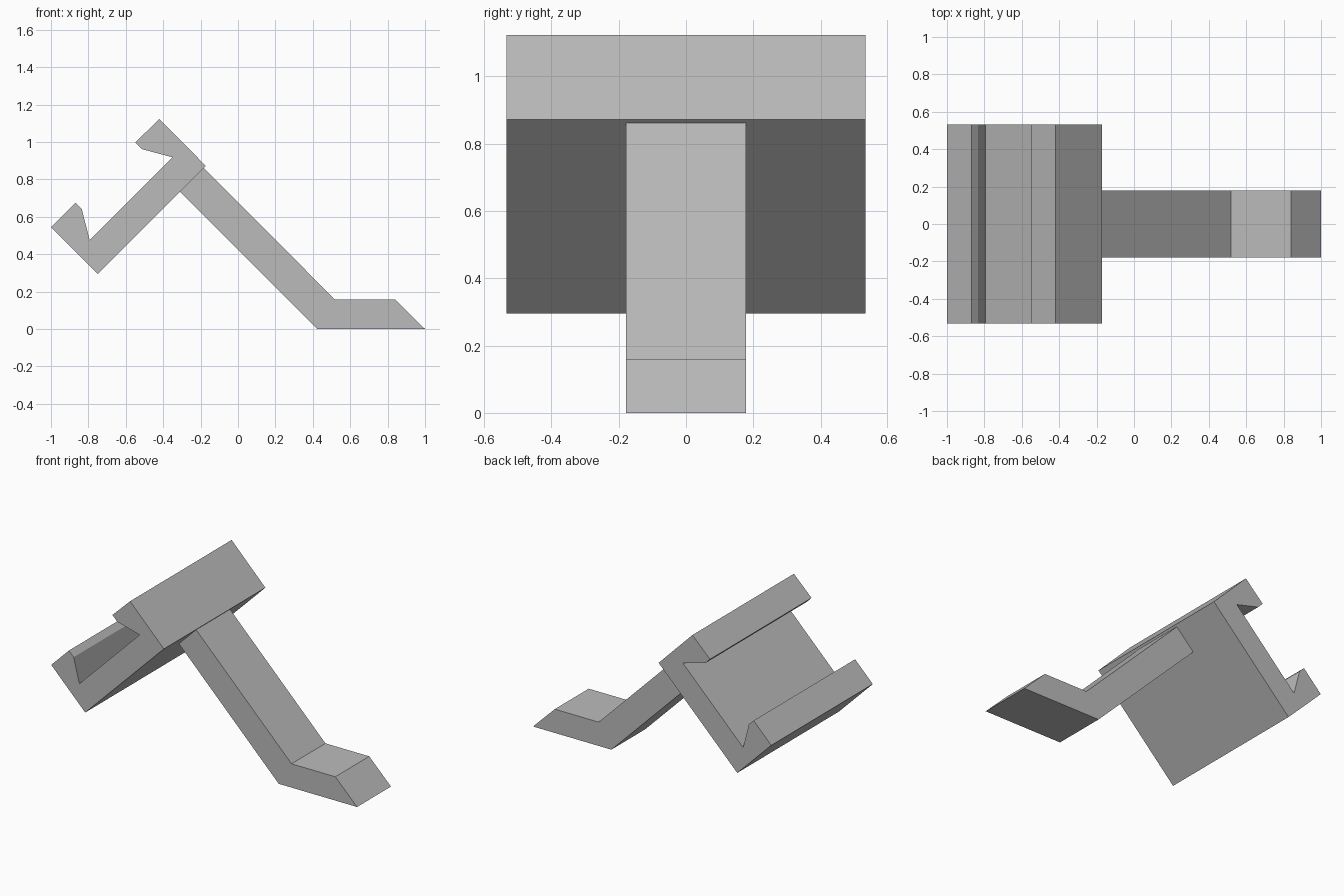
import bpy, bmesh

cube = bpy.data.objects.get("Cube")
if cube:
    bpy.data.objects.remove(cube, do_unlink=True)

grey = bpy.data.materials.new("plain_grey")
grey.use_nodes = True
COLOUR = (0.5, 0.5, 0.5, 1)
grey.diffuse_color = COLOUR
grey.node_tree.nodes["Principled BSDF"].inputs["Base Color"].default_value = COLOUR


def extrude_profile(name, profile, half_width):
    """Extrude an x-z outline symmetrically along y."""
    bm = bmesh.new()
    face = bm.faces.new([bm.verts.new((x, -half_width, z)) for x, z in profile])
    result = bmesh.ops.extrude_face_region(bm, geom=[face])
    moved = [v for v in result["geom"] if isinstance(v, bmesh.types.BMVert)]
    bmesh.ops.translate(bm, verts=moved, vec=(0, 2 * half_width, 0))
    bmesh.ops.recalc_face_normals(bm, faces=bm.faces)
    mesh = bpy.data.meshes.new(name)
    bm.to_mesh(mesh)
    bm.free()
    mesh.materials.append(grey)
    obj = bpy.data.objects.new(name, mesh)
    bpy.context.collection.objects.link(obj)
    return obj


# Wide tilted bracket with a hooked lip at each end
extrude_profile("clip_bracket", [
    (-0.42, 1.123), (-0.55, 0.997), (-0.515, 0.962), (-0.35, 0.918),
    (-0.793, 0.475), (-0.835, 0.64), (-0.87, 0.675), (-1, 0.545),
    (-0.75, 0.295), (-0.172, 0.872)], 0.533)

# Narrow sloping arm ending in a flat foot
extrude_profile("support_arm", [
    (-0.183, 0.861), (-0.31, 0.735), (0.424, 0), (1, 0),
    (0.84, 0.158), (0.518, 0.158)], 0.178)
